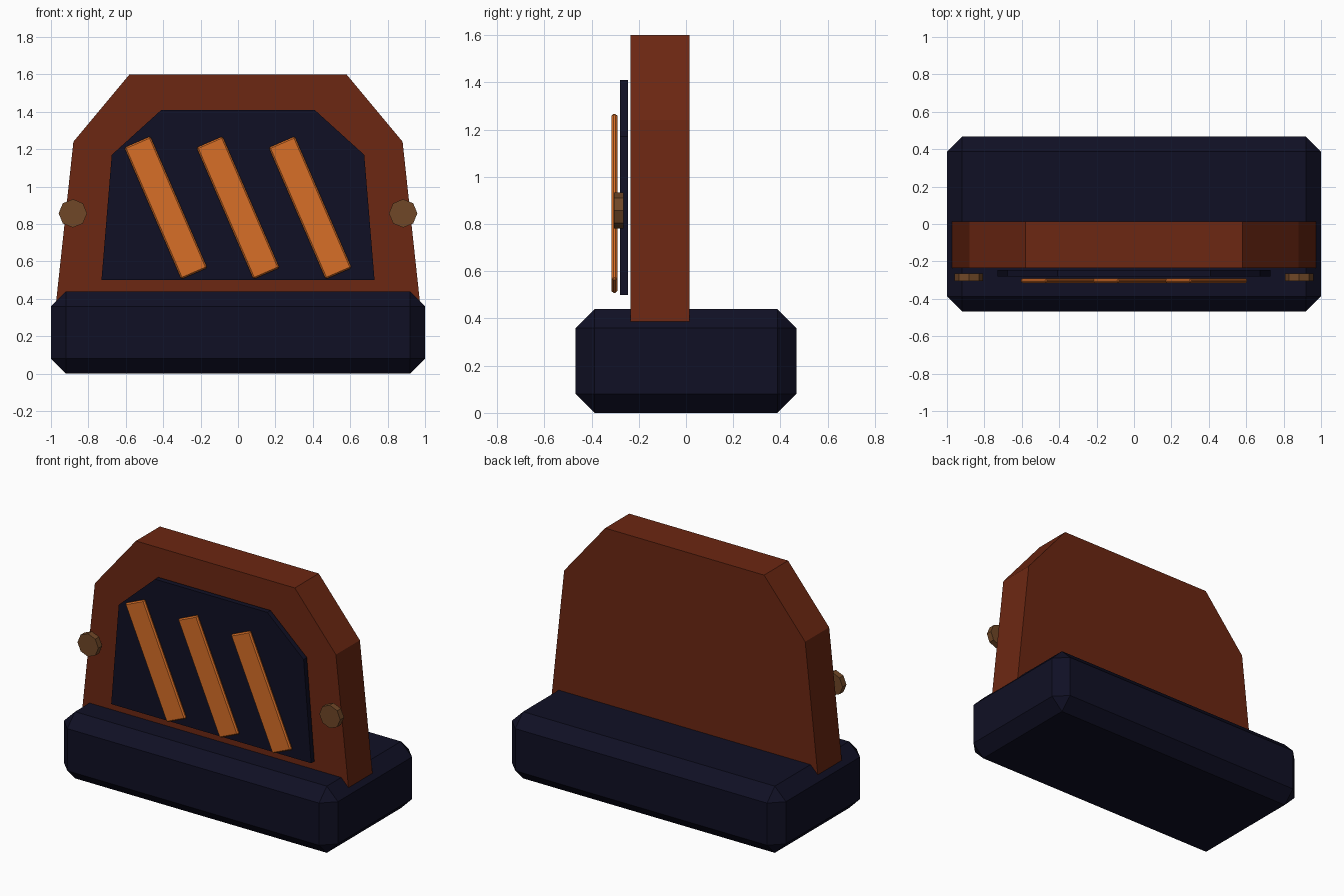
import bpy
import bmesh
from math import radians
from mathutils import Matrix, Vector

cube = bpy.data.objects.get("Cube")
if cube:
    bpy.data.objects.remove(cube, do_unlink=True)


def material(name, rgb):
    mat = bpy.data.materials.new(name)
    mat.use_nodes = True
    mat.diffuse_color = (*rgb, 1)
    bsdf = mat.node_tree.nodes["Principled BSDF"]
    bsdf.inputs["Base Color"].default_value = (*rgb, 1)
    bsdf.inputs["Roughness"].default_value = 0.8
    return mat


navy = material("dark navy", (0.005, 0.005, 0.018))
rust = material("rust red", (0.15, 0.02, 0.006))
orange = material("bright orange", (0.68, 0.157, 0.02))
bronze = material("dull bronze", (0.16, 0.063, 0.02))


def finish(name, bm, mat):
    bmesh.ops.recalc_face_normals(bm, faces=bm.faces)
    mesh = bpy.data.meshes.new(name)
    bm.to_mesh(mesh)
    bm.free()
    mesh.materials.append(mat)
    obj = bpy.data.objects.new(name, mesh)
    bpy.context.collection.objects.link(obj)
    return obj


def chamfered_box(name, size, location, chamfer, mat, tilt=0):
    bm = bmesh.new()
    bmesh.ops.create_cube(bm, size=1, matrix=Matrix.Diagonal((*size, 1)))
    bmesh.ops.bevel(bm, geom=bm.edges[:], offset=chamfer, segments=1,
                    profile=0.5, affect='EDGES')
    obj = finish(name, bm, mat)
    obj.location = location
    obj.rotation_euler.y = tilt
    return obj


def symmetric_plate(name, half_profile, front, back, mat):
    """Extrude a left-right symmetric outline, given as its +x half from bottom to top."""
    outline = half_profile + [(-x, z) for x, z in reversed(half_profile)]
    bm = bmesh.new()
    face = bm.faces.new([bm.verts.new((x, front, z)) for x, z in outline])
    sides = bmesh.ops.extrude_face_region(bm, geom=[face], use_keep_orig=True)
    moved = [v for v in sides["geom"] if isinstance(v, bmesh.types.BMVert)]
    bmesh.ops.translate(bm, vec=Vector((0, back - front, 0)), verts=moved)
    return finish(name, bm, mat)


# Chunky base block
chamfered_box("base", (2, 0.935, 0.44), (0, 0, 0.22), 0.081, navy)

# Upright back board and the dark panel floating just in front of it
symmetric_plate("back_board", [(0.975, 0.36), (0.88, 1.24), (0.58, 1.6)],
                -0.236, 0.014, rust)
symmetric_plate("front_panel", [(0.73, 0.5), (0.675, 1.17), (0.41, 1.41)],
                -0.28, -0.246, navy)

# Three slanted stripes
for i in (-1, 0, 1):
    chamfered_box(f"stripe_{i + 2}", (0.152, 0.024, 0.767),
                  (i * 0.386, -0.303, 0.887), 0.008, orange, radians(-23.4))

# Eight-sided bolts on both edges
for side, label in ((1, "left"), (-1, "right")):
    bm = bmesh.new()
    bmesh.ops.create_cone(bm, cap_ends=True, segments=8, radius1=0.076,
                          radius2=0.076, depth=0.04,
                          matrix=Matrix.Rotation(radians(90), 4, 'X'))
    bolt = finish(f"{label}_bolt", bm, bronze)
    bolt.location = (side * 0.883, -0.284, 0.857)
